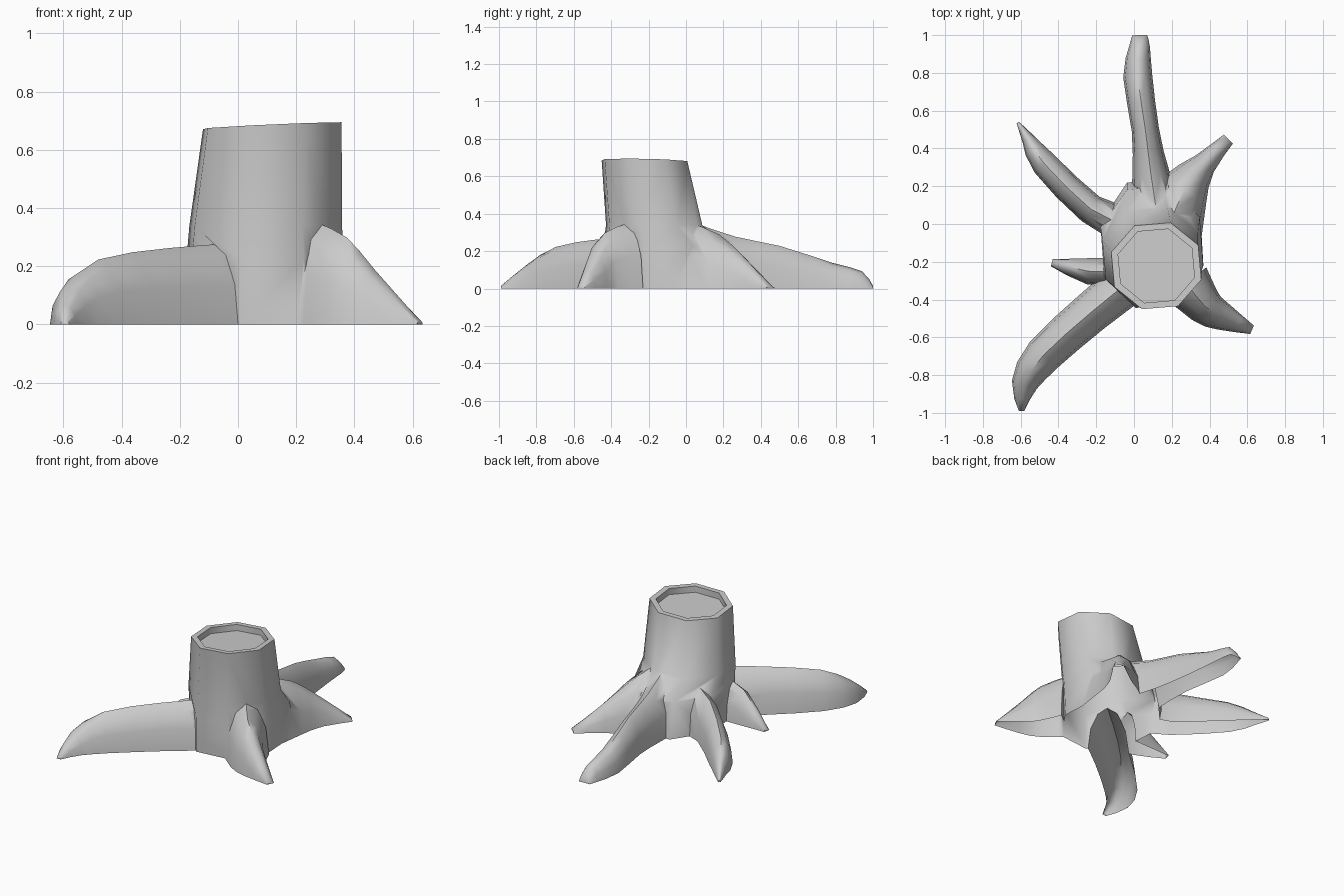
import bpy, bmesh, math
from mathutils import Vector

if "Cube" in bpy.data.objects:
    bpy.data.objects.remove(bpy.data.objects["Cube"])

BELOW = -0.1  # solids run below ground, then get trimmed to an open bottom


def loft(name, rings):
    """Closed solid skinned through a list of equal-length rings."""
    bm = bmesh.new()
    loops = [[bm.verts.new(p) for p in r] for r in rings]
    n = len(loops[0])
    for a, b in zip(loops, loops[1:]):
        for i in range(n):
            j = (i + 1) % n
            bm.faces.new((a[i], a[j], b[j], b[i]))
    bm.faces.new(loops[0])
    bm.faces.new(loops[-1])
    bmesh.ops.recalc_face_normals(bm, faces=bm.faces)
    me = bpy.data.meshes.new(name)
    bm.to_mesh(me)
    bm.free()
    ob = bpy.data.objects.new(name, me)
    bpy.context.collection.objects.link(ob)
    return ob


def root(name, *stations):
    """Half-elliptical root along a path; each station is x, y, width, height."""
    s = [Vector(p) for p in stations]
    path = [s[0]]
    for i in range(len(s) - 1):  # add smooth in-between stations
        before, after = s[max(i - 1, 0)], s[min(i + 2, len(s) - 1)]
        path += [(s[i] + s[i + 1]) * .5625 - (before + after) * .0625, s[i + 1]]
    rings = []
    for i, (x, y, w, h) in enumerate(path):
        d = (path[min(i + 1, len(path) - 1)] - path[max(i - 1, 0)]).to_2d()
        side = Vector((-d.y, d.x)).normalized() * w / 2
        arch = [(math.cos(math.pi * k / 6), h * math.sin(math.pi * k / 6)) for k in range(7)]
        arch = [(1, BELOW)] + arch + [(-1, BELOW)]
        rings.append([(x + side.x * t, y + side.y * t, z) for t, z in arch])
    return loft(name, rings)


def octagon(x, y, rx, ry, height):
    """Eight-sided trunk ring; height is a function of x and y."""
    ring = []
    for k in range(8):
        a = math.radians(45 * k - 17.5)
        px, py = x + rx * math.cos(a), y + ry * math.sin(a)
        ring.append((px, py, height(px, py)))
    return ring


def level(z):
    return lambda x, y: z


def cut(drop):
    return lambda x, y: .675 + .045 * x - .02 * y - drop


# Octagonal trunk: flared base, tilted rim and recessed cut top
stump = loft("tree_stump", [
    octagon(.095, -.10, .285, .36, level(BELOW)),
    octagon(.095, -.10, .285, .36, level(0)),
    octagon(.095, -.12, .285, .34, level(.23)),
    octagon(.095, -.17, .275, .27, level(.34)),
    octagon(.118, -.222, .25, .24, cut(0)),
    octagon(.118, -.222, .212, .205, cut(0)),
    octagon(.118, -.222, .212, .205, cut(.04)),
])

# Six roots spreading from the base
roots = [
    root("back_root", (.13, 0, .32, .37), (.09, .26, .2, .28), (.06, .5, .145, .23),
         (.02, .78, .155, .14), (.03, .94, .11, .095), (.03, 1, .08, .015)),
    root("back_right_root", (.19, 0, .36, .36), (.265, .18, .27, .29),
         (.375, .32, .13, .16), (.5, .45, .07, .015)),
    root("front_right_root", (.275, -.31, .27, .35), (.375, -.435, .2, .3),
         (.47, -.49, .15, .19), (.625, -.56, .05, .015)),
    root("front_left_root", (-.02, -.3, .24, .28), (-.23, -.47, .22, .265),
         (-.48, -.695, .2, .225), (-.58, -.85, .14, .13), (-.595, -.99, .03, .015)),
    root("back_left_root", (-.05, 0, .2, .3), (-.23, .08, .16, .25),
         (-.475, .32, .14, .17), (-.56, .45, .07, .08), (-.615, .537, .015, .015)),
    root("left_small_root", (-.1, -.25, .14, .25), (-.24, -.25, .14, .2),
         (-.435, -.205, .04, .02)),
]

# Merge roots into the stump
bpy.context.view_layer.objects.active = stump
for r in roots:
    m = stump.modifiers.new("join", 'BOOLEAN')
    m.operation = 'UNION'
    m.solver = 'EXACT'
    m.object = r
    bpy.ops.object.modifier_apply(modifier=m.name)
    bpy.data.objects.remove(r)

# Trim at the ground, leaving the underside open
bm = bmesh.new()
bm.from_mesh(stump.data)
bmesh.ops.bisect_plane(bm, geom=bm.verts[:] + bm.edges[:] + bm.faces[:], dist=1e-5,
                       plane_co=(0, 0, .002), plane_no=(0, 0, 1), clear_inner=True)
bmesh.ops.translate(bm, verts=bm.verts, vec=(0, 0, -.002))
bmesh.ops.remove_doubles(bm, verts=bm.verts, dist=.003)
bm.to_mesh(stump.data)
bm.free()

stump.select_set(True)
bpy.ops.object.shade_smooth_by_angle(angle=math.radians(55))
